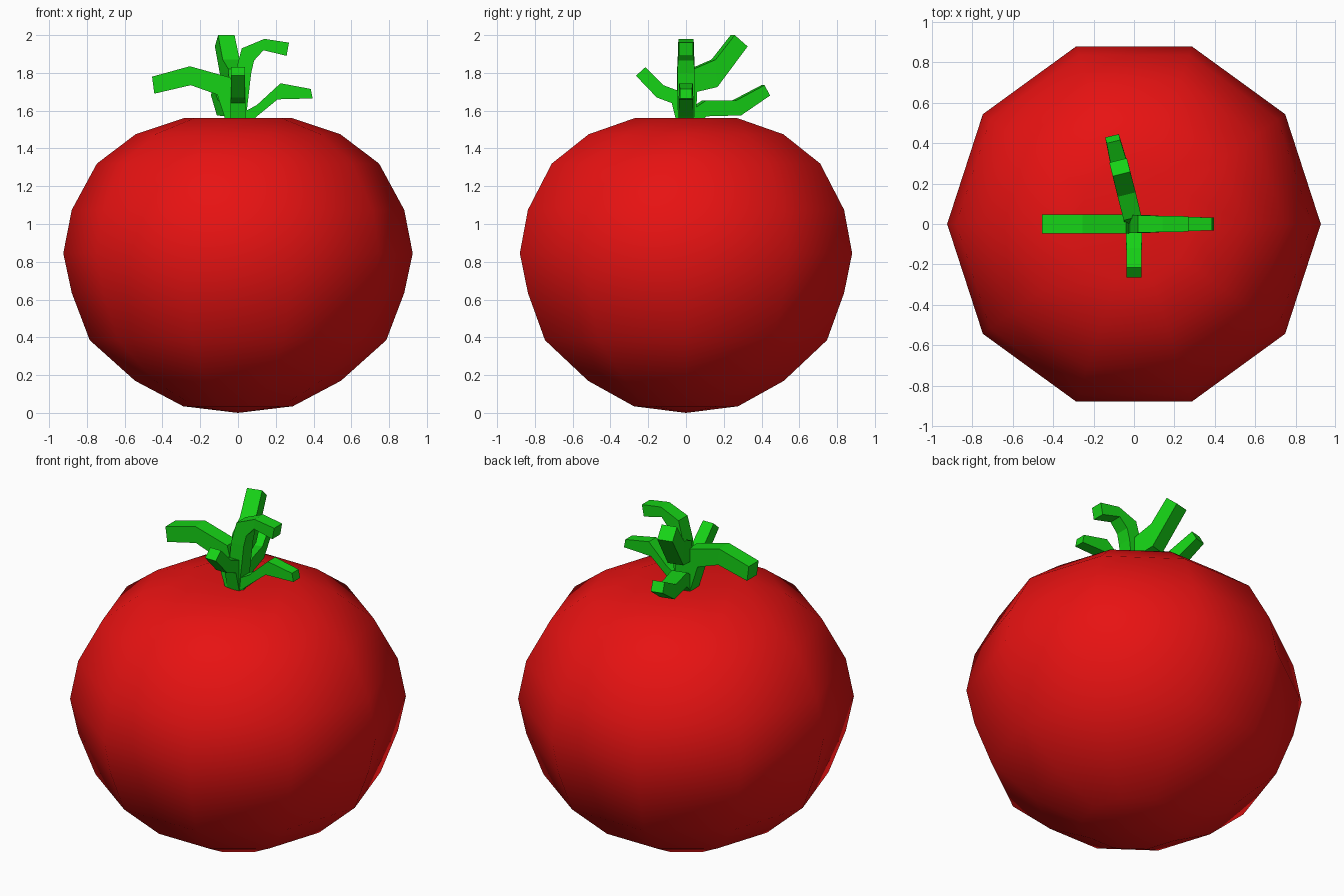
import bpy, bmesh
from math import cos, sin, radians, tau

def material(name, rgb):
    m = bpy.data.materials.new(name)
    m.diffuse_color = (*rgb, 1)
    return m

red = material("tomato_red", (0.8, 0.006, 0.006))
green = material("leaf_green", (0.008, 0.65, 0.008))

def finish(name, bm, mat, smooth=False):
    bmesh.ops.recalc_face_normals(bm, faces=bm.faces)
    for f in bm.faces:
        f.smooth = smooth
    me = bpy.data.meshes.new(name)
    bm.to_mesh(me)
    bm.free()
    me.materials.append(mat)
    ob = bpy.data.objects.new(name, me)
    bpy.context.collection.objects.link(ob)

# Fruit body: ten-sided lathe with closed poles (radius, z)
profile = [(0.29, 0.035), (0.545, 0.17), (0.785, 0.385), (0.88, 0.635), (0.925, 0.845),
           (0.88, 1.075), (0.747, 1.32), (0.542, 1.475), (0.287, 1.56)]
N = 10
bm = bmesh.new()
rings = [[bm.verts.new((r * cos(tau * i / N), r * sin(tau * i / N), z)) for i in range(N)]
         for r, z in profile]
bottom, top = bm.verts.new((0, 0, 0)), bm.verts.new((0, 0, 1.51))
for i in range(N):
    j = (i + 1) % N
    for a, b in zip(rings, rings[1:]):
        bm.faces.new((a[i], a[j], b[j], b[i]))
    bm.faces.new((bottom, rings[0][j], rings[0][i]))
    bm.faces.new((top, rings[-1][i], rings[-1][j]))
finish("fruit", bm, red, smooth=True)

# Leaves: bent square bars, sections are (upper r, z, lower r, z, half width)
def leaf(name, azimuth, sections):
    c, s = cos(radians(azimuth)), sin(radians(azimuth))
    bm = bmesh.new()
    loops = []
    for ru, zu, rl, zl, w in sections:
        loops.append([bm.verts.new((r * c - y * s, r * s + y * c, z))
                      for r, z, y in ((ru, zu, -w), (ru, zu, w), (rl, zl, w), (rl, zl, -w))])
    for a, b in zip(loops, loops[1:]):
        for i in range(4):
            j = (i + 1) % 4
            bm.faces.new((a[i], a[j], b[j], b[i]))
    bm.faces.new(loops[0])
    bm.faces.new(loops[-1])
    finish(name, bm, green)

leaf("leaf_left", 180, [(-0.03, 1.5, 0.05, 1.5, 0.045), (0.04, 1.775, 0.11, 1.685, 0.046),
                        (0.255, 1.835, 0.25, 1.735, 0.047), (0.455, 1.78, 0.443, 1.69, 0.047)])
leaf("leaf_right_tall", 0, [(-0.045, 1.5, 0.035, 1.5, 0.045), (-0.015, 1.8, 0.07, 1.8, 0.045),
                            (0.02, 1.93, 0.085, 1.865, 0.043), (0.14, 1.98, 0.135, 1.92, 0.04),
                            (0.27, 1.96, 0.257, 1.89, 0.038)])
leaf("leaf_right_low", 0, [(-0.03, 1.56, 0.02, 1.5, 0.04), (0.1, 1.63, 0.1, 1.57, 0.04),
                           (0.225, 1.745, 0.21, 1.66, 0.036), (0.385, 1.715, 0.395, 1.665, 0.032)])
leaf("leaf_back_tall", 104, [(-0.04, 1.5, 0.04, 1.5, 0.045), (0.03, 1.82, 0.05, 1.7, 0.045),
                             (0.15, 1.87, 0.16, 1.725, 0.046), (0.255, 2.0, 0.325, 1.94, 0.045)])
leaf("leaf_back_low", 104, [(-0.03, 1.57, 0.03, 1.5, 0.045), (0.1, 1.655, 0.1, 1.57, 0.045),
                            (0.265, 1.655, 0.29, 1.575, 0.043), (0.42, 1.735, 0.45, 1.68, 0.035)])
leaf("leaf_front", 270, [(-0.03, 1.5, 0.04, 1.5, 0.04), (0.04, 1.705, 0.075, 1.64, 0.039),
                         (0.12, 1.735, 0.155, 1.67, 0.038), (0.215, 1.83, 0.265, 1.785, 0.036)])
